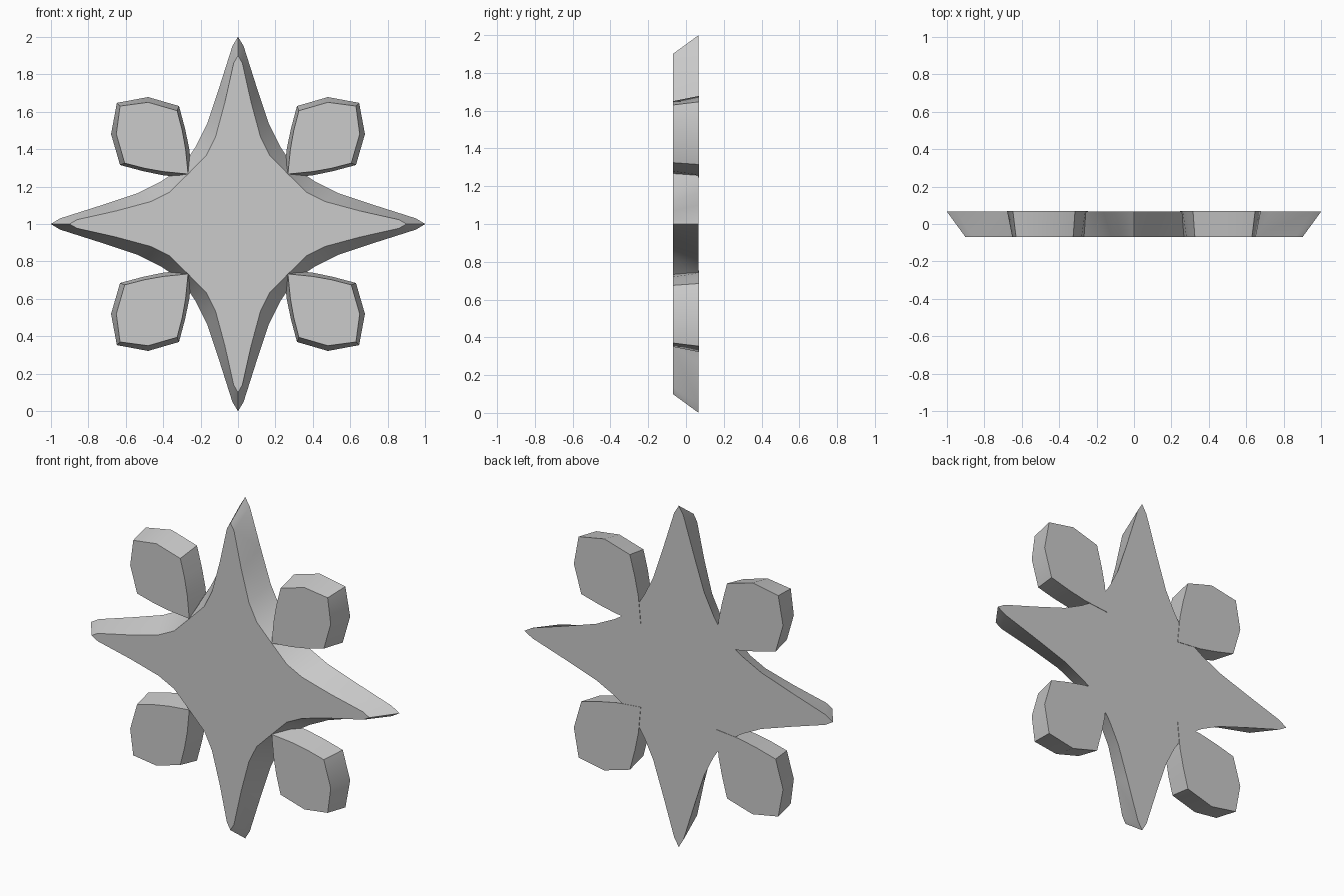
import bpy
import bmesh

cube = bpy.data.objects.get("Cube")
if cube:
    bpy.data.objects.remove(cube, do_unlink=True)

grey = bpy.data.materials.new("plain grey")
grey.use_nodes = True
COLOR = (0.6, 0.6, 0.6, 1)
grey.diffuse_color = COLOR
grey.node_tree.nodes["Principled BSDF"].inputs["Base Color"].default_value = COLOR


def bevelled_plate(name, front, back, y_front, y_back):
    """Join a front outline to a larger back outline, centred on z = 1."""
    bm = bmesh.new()
    f = [bm.verts.new((x, y_front, 1 + z)) for x, z in front]
    b = [bm.verts.new((x, y_back, 1 + z)) for x, z in back]
    bm.faces.new(f)
    bm.faces.new(b[::-1])
    n = len(f)
    for i in range(n):
        j = (i + 1) % n
        bm.faces.new((f[i], b[i], b[j], f[j]))
    bmesh.ops.recalc_face_normals(bm, faces=bm.faces)
    mesh = bpy.data.meshes.new(name)
    bm.to_mesh(mesh)
    bm.free()
    mesh.materials.append(grey)
    obj = bpy.data.objects.new(name, mesh)
    bpy.context.collection.objects.link(obj)
    bpy.ops.object.select_all(action='DESELECT')
    obj.select_set(True)
    bpy.context.view_layer.objects.active = obj
    bpy.ops.object.shade_smooth_by_angle(angle=0.5)
    return obj


def star_outline(half):
    """Mirror tip-to-notch points over the diagonal, then turn four times."""
    quarter = half + [(z, x) for x, z in half[-2:0:-1]]
    points = []
    for turn in range(4):
        points += quarter
        quarter = [(z, -x) for x, z in quarter]
    return points


def petal_outline(half, sx, sz):
    """Mirror root-to-corner points over the diagonal, into one quadrant."""
    loop = half + [(z, x) for x, z in half[-2:0:-1]]
    return [(sx * x, sz * z) for x, z in loop]


# Four-pointed star body
star_front = [(0, 0.9), (0.023, 0.86), (0.07, 0.65), (0.12, 0.465), (0.17, 0.365), (0.267, 0.267)]
star_back = [(0, 1), (0.03, 0.95), (0.1, 0.73), (0.165, 0.535), (0.225, 0.415), (0.3, 0.3)]
bevelled_plate("star_body", star_outline(star_front), star_outline(star_back), -0.07, 0.067)

# Rounded petals between the points
petal_front = [(0.267, 0.267), (0.28, 0.4), (0.298, 0.5), (0.325, 0.605), (0.48, 0.65), (0.63, 0.63)]
petal_back = [(0.245, 0.245), (0.26, 0.4), (0.283, 0.51), (0.315, 0.63), (0.48, 0.678), (0.647, 0.647)]
for side, sx in (("left", 1), ("right", -1)):
    for level, sz in (("upper", 1), ("lower", -1)):
        bevelled_plate(f"{level}_{side}_petal", petal_outline(petal_front, sx, sz),
                       petal_outline(petal_back, sx, sz), -0.07, 0.07)
